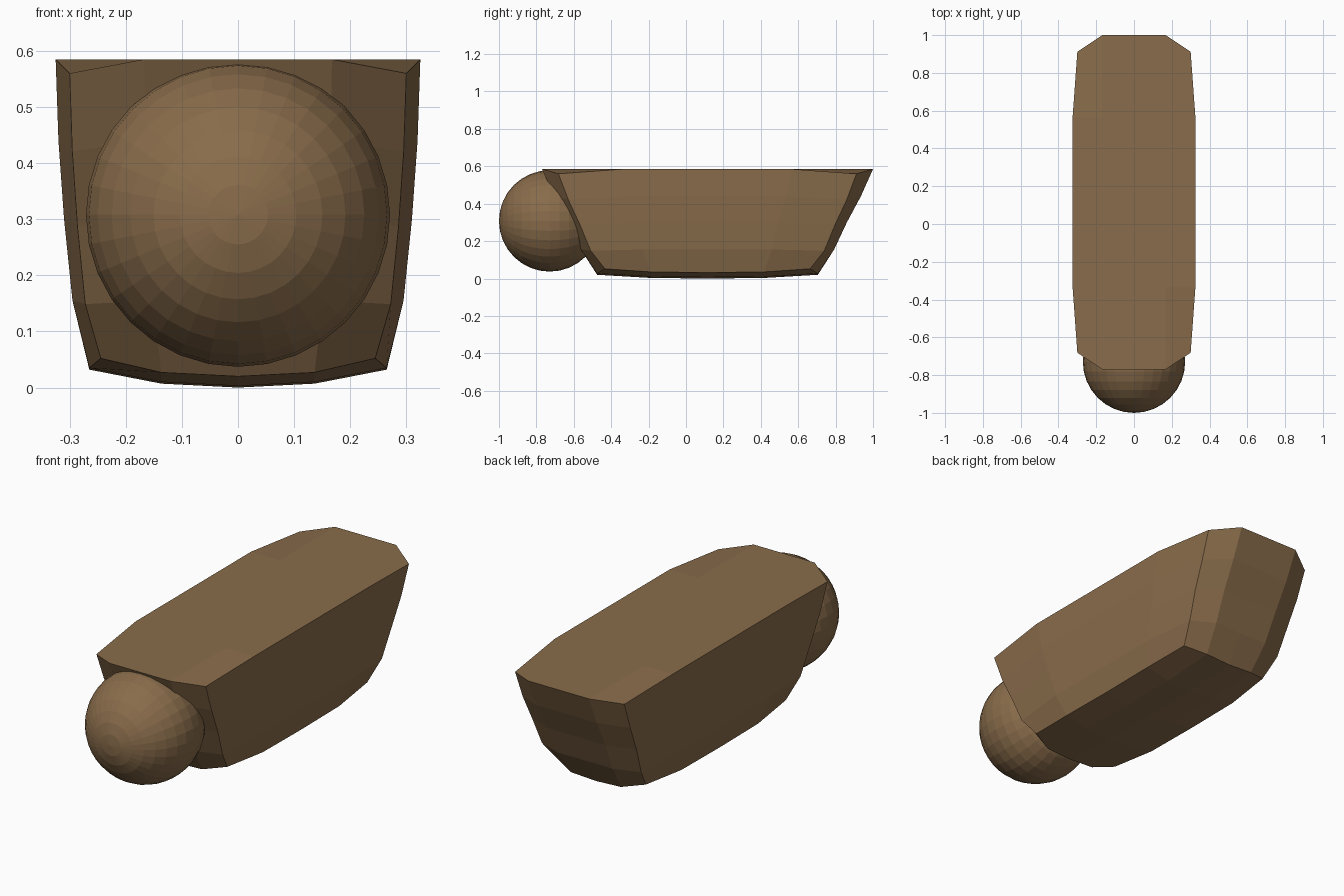
import bpy, bmesh, math
from mathutils import Matrix

if "Cube" in bpy.data.objects:
    bpy.data.objects.remove(bpy.data.objects["Cube"])

mat = bpy.data.materials.new("brown")
mat.diffuse_color = (0.25, 0.15, 0.07, 1)
mat.use_nodes = True
mat.node_tree.nodes["Principled BSDF"].inputs["Base Color"].default_value = mat.diffuse_color


def add_object(name, bm):
    bmesh.ops.recalc_face_normals(bm, faces=bm.faces)
    mesh = bpy.data.meshes.new(name)
    bm.to_mesh(mesh)
    bm.free()
    mesh.materials.append(mat)
    obj = bpy.data.objects.new(name, mesh)
    bpy.context.collection.objects.link(obj)


# Per level, bottom to top: half width, half length, height
LEVELS = [(0.265, 0.59, 0.0), (0.295, 0.677, 0.155), (0.31, 0.745, 0.30),
          (0.32, 0.82, 0.44), (0.325, 0.885, 0.585)]
RISE_X = [0, 0.007, 0.032]      # bottom curves up towards the sides
RISE_Y = [0, 0.003, 0.02]       # and towards the ends


def shape(co):
    """Map a point of the 4x4x4 cube grid onto the tapered hull."""
    level = round((co.z + 1) * 2)
    i, j = round(abs(co.x) * 2), round(abs(co.y) * 2)
    w, l, z = LEVELS[level]
    x = w * (0, 0.515, 1)[i]
    y = l * (0, 0.51, 1)[j]
    if i == 2 and j == 2:       # drawn-in corners
        x *= 0.923
        y *= 0.90 + 0.03 * (4 - level) / 4
        z -= 0.025 * level / 4
    if level == 0:
        z += RISE_X[i] + RISE_Y[j]
    co.x = math.copysign(x, co.x)
    co.y = math.copysign(y, co.y) + 0.115
    co.z = z


# Hull-shaped body
bm = bmesh.new()
bmesh.ops.create_cube(bm, size=2)
bmesh.ops.subdivide_edges(bm, edges=bm.edges[:], cuts=3, use_grid_fill=True)
for v in bm.verts:
    shape(v.co)
add_object("body", bm)

# Ball on the front, poles along y
bm = bmesh.new()
bmesh.ops.create_uvsphere(
    bm, u_segments=32, v_segments=16, radius=0.271,
    matrix=Matrix.Translation((0, -0.729, 0.308)) @ Matrix.Rotation(math.pi / 2, 4, 'X'))
add_object("front_ball", bm)
